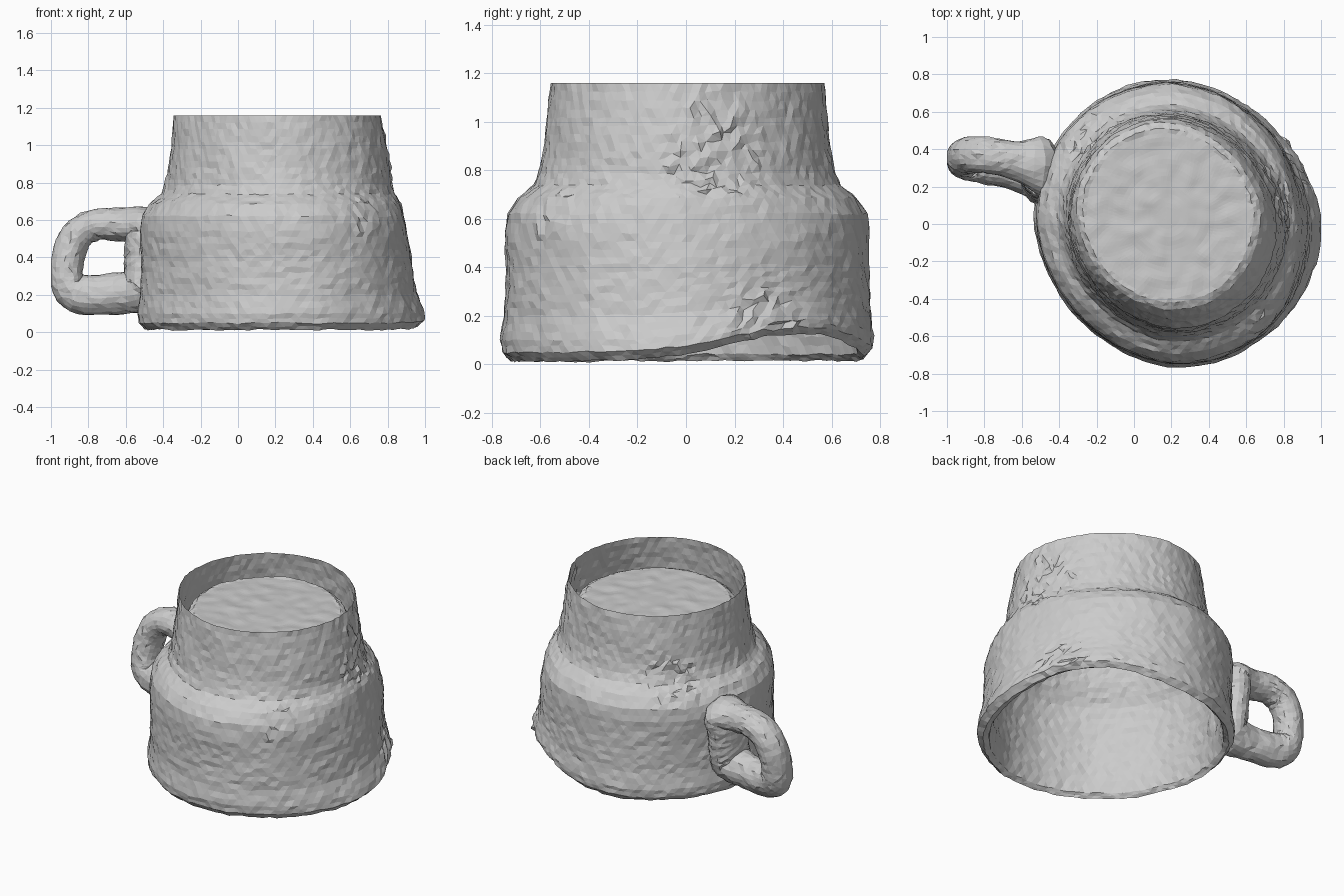
import bpy, bmesh, math, random
from mathutils import Vector, noise

if "Cube" in bpy.data.objects:
    bpy.data.objects.remove(bpy.data.objects["Cube"])

random.seed(4)


def resample(points, step, closed=False):
    """Split every profile segment into short, even pieces."""
    pts = [Vector(p) for p in points]
    pairs = list(zip(pts, pts[1:] + pts[:1])) if closed else list(zip(pts, pts[1:]))
    out = []
    for a, b in pairs:
        n = max(1, round((b - a).length / step))
        out += [a.lerp(b, i / n) for i in range(n)]
    return out if closed else out + [pts[-1]]


def smooth_loop(points, rounds):
    """Round the corners of a closed loop by corner cutting."""
    pts = [Vector(p) for p in points]
    for _ in range(rounds):
        pts = [q for a, b in zip(pts, pts[1:] + pts[:1])
               for q in (a.lerp(b, 0.25), a.lerp(b, 0.75))]
    return pts


def roughen(p, amount):
    """Uneven hand-made surface plus fine random facets."""
    d = noise.noise_vector(p * 5) * 0.007
    return p + d + Vector([random.uniform(-amount, amount) for _ in range(3)])


def skin(name, rings, close_rows=False):
    """Join rings of points into a faceted surface."""
    bm = bmesh.new()
    rows = [[bm.verts.new(p) for p in ring] for ring in rings]
    n = len(rows[0])
    pairs = list(zip(rows, rows[1:]))
    if close_rows:
        pairs.append((rows[-1], rows[0]))
    for a, b in pairs:
        for i in range(n):
            j = (i + 1) % n
            bm.faces.new((a[i], a[j], b[j], b[i]))
    bmesh.ops.remove_doubles(bm, verts=bm.verts, dist=1e-5)
    bmesh.ops.triangulate(bm, faces=bm.faces)
    bmesh.ops.recalc_face_normals(bm, faces=bm.faces)
    mesh = bpy.data.meshes.new(name)
    bm.to_mesh(mesh)
    bm.free()
    ob = bpy.data.objects.new(name, mesh)
    bpy.context.collection.objects.link(ob)
    return ob


# Cup shell: (general radius, radius on the slumped +x side, height),
# from the open top rim, down the outside, up the inside to the recessed disc
profile = [
    (0.56, 0.555, 1.16), (0.575, 0.575, 1.05), (0.595, 0.605, 0.88),
    (0.613, 0.613, 0.79), (0.635, 0.63, 0.74), (0.70, 0.66, 0.685),
    (0.74, 0.675, 0.62), (0.75, 0.69, 0.54), (0.75, 0.71, 0.38),
    (0.755, 0.735, 0.20), (0.77, 0.772, 0.10), (0.765, 0.785, 0.05),
    (0.73, 0.745, 0.014), (0.705, 0.70, 0.04), (0.69, 0.67, 0.15),
    (0.68, 0.64, 0.40), (0.65, 0.60, 0.60), (0.58, 0.565, 0.74),
    (0.55, 0.545, 0.85), (0.53, 0.525, 0.94), (0.50, 0.50, 1.0),
    (0.465, 0.465, 1.022), (0.0, 0.0, 1.025)]
SIDES = 112
rings = []
inside = False
for k, (r, r_right, z) in enumerate(resample(profile, 0.033)):
    inside = inside or z < 0.03
    lift = max(0, z - 0.75) / 0.27 if inside else 0
    cx = 0.22 - 0.012 * z - 0.03 * lift
    cy = 0.005 + 0.04 * lift
    ring = []
    for i in range(SIDES):
        a = math.tau * (i + 0.5 * (k % 2)) / SIDES
        rad = r + (r_right - r) * max(0, math.cos(a)) ** 4
        rad *= 1 - 0.022 * max(0, -math.cos(a)) ** 4
        # slightly flattened along one diagonal
        d = math.cos(2 * (a - math.pi / 4))
        rad *= 1 - (0.05 if d > 0 else 0.01) * d
        p = Vector((cx + rad * math.cos(a), cy + rad * math.sin(a), z))
        # torn, raised lip at the back right
        p.z += 0.12 * max(0, math.cos(a - 0.75)) ** 4 * max(0, 1 - z / 0.4)
        # rough patches on the right side, lower right edge and by the handle
        rough = 0.004
        if not inside:
            for c, size in (((0.8, 0.13, 0.9), 0.22), ((0.9, 0.35, 0.15), 0.2),
                            ((-0.25, 0.5, 0.75), 0.17), ((0.65, -0.5, 0.6), 0.13)):
                if (p - Vector(c)).length < size:
                    rough = 0.01
        q = roughen(p, rough)
        if k == 0:
            q.z = 1.16
        elif inside and r < 0.465:      # calm recessed disc
            q = p + noise.noise_vector(p * 12) * 0.008 * min(1, r / 0.1)
        q.z = max(q.z, 0.0)
        q.x = min(q.x, 1.0)
        ring.append(q)
    rings.append(ring)
skin("cup_shell", rings)

# Handle: closed loop in the x-z plane, inner leg pressed against the wall
loop = smooth_loop([(-0.48, 0.575), (-0.64, 0.575), (-0.77, 0.58), (-0.86, 0.53),
                    (-0.91, 0.42), (-0.92, 0.30), (-0.895, 0.22), (-0.80, 0.195),
                    (-0.64, 0.205), (-0.51, 0.22), (-0.51, 0.32), (-0.51, 0.40),
                    (-0.51, 0.48)], 2)
loop = resample(loop, 0.03, closed=True)
centre = Vector((-0.72, 0.39))
rings = []
for i, p in enumerate(loop):
    t = (loop[(i + 1) % len(loop)] - loop[i - 1]).normalized()
    n = Vector((t.y, -t.x))
    if n.dot(p - centre) < 0:
        n = -n
    root = min(1, max(0, (p.x + 0.70) / 0.2))
    low = min(1, max(0, (0.55 - p.y) / 0.3))
    y = 0.275 + 0.085 * min(1, max(0, (-0.48 - p.x) / 0.42)) + (p.y - 0.38) * 0.16
    thick = 0.086 + 0.02 * low * abs(t.x) + 0.014 * root
    wide = 0.098 + 0.06 * root ** 2
    ring = []
    for j in range(22):
        a = math.tau * j / 22
        q = p + n * thick * math.cos(a)
        v = roughen(Vector((q.x, y + wide * math.sin(a), q.y)), 0.004)
        v.x = max(v.x, -1.0)
        ring.append(v)
    rings.append(ring)
skin("handle", rings, close_rows=True)
